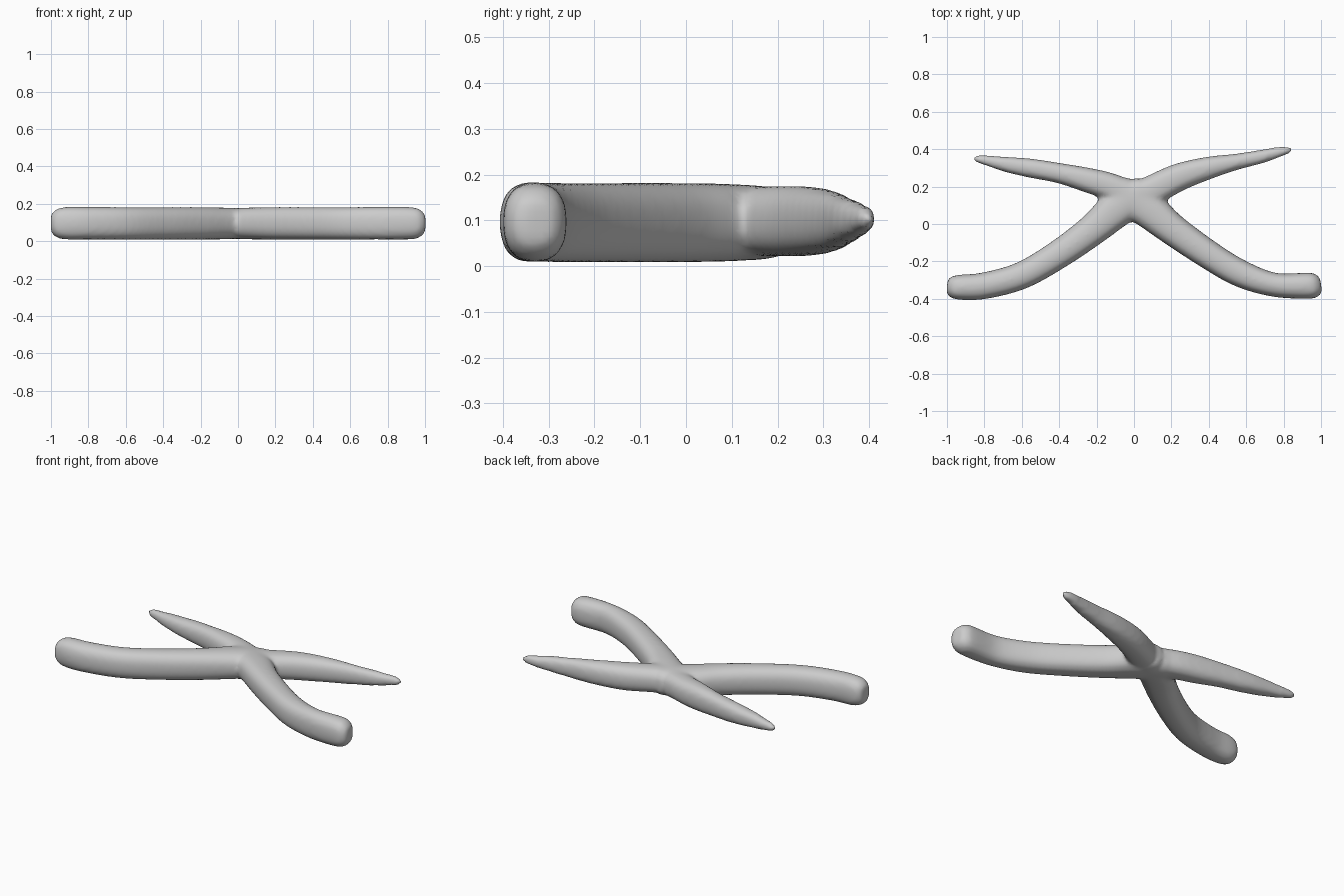
import bpy, bmesh, math
from mathutils import Vector

if "Cube" in bpy.data.objects:
    bpy.data.objects.remove(bpy.data.objects["Cube"])

SIDES = 24
grey = bpy.data.materials.new("plain_grey")
grey.diffuse_color = (0.6, 0.6, 0.6, 1)
grey.use_nodes = True
grey.node_tree.nodes["Principled BSDF"].inputs["Base Color"].default_value = grey.diffuse_color


def catmull(a, b, c, d, t):
    return tuple(0.5 * (2 * q + (r - p) * t + (2 * p - 5 * q + 4 * r - s) * t * t
                        + (3 * q - p - 3 * r + s) * t ** 3)
                 for p, q, r, s in zip(a, b, c, d))


def sweep(bm, stations, steps=5):
    """Stations: x, y, z, half width in plan, half height."""
    pts = [stations[0]] + stations + [stations[-1]]
    path = [catmull(*pts[i:i + 4], k / steps)
            for i in range(len(stations) - 1) for k in range(steps)]
    path.append(stations[-1])
    rings = []
    for i, (x, y, z, w, h) in enumerate(path):
        a, b = path[max(i - 1, 0)], path[min(i + 1, len(path) - 1)]
        side = Vector((a[1] - b[1], b[0] - a[0], 0)).normalized()
        ring = []
        for k in range(SIDES):
            ang = math.tau * k / SIDES
            c, s = math.cos(ang), math.sin(ang)
            u = math.copysign(abs(c) ** 0.8, c) * w
            v = math.copysign(abs(s) ** 0.8, s) * h
            ring.append(bm.verts.new(Vector((x, y, z + v)) + side * u))
        rings.append(ring)
    for r, q in zip(rings, rings[1:]):
        for k in range(SIDES):
            n = (k + 1) % SIDES
            bm.faces.new((r[k], r[n], q[n], q[k]))
    bm.faces.new(rings[0][::-1])
    bm.faces.new(rings[-1])


# Thick blunt lower limbs, each running past the middle
left_leg = [(0.06, 0.17, .095, .09, .08), (-.08, .09, .095, .10, .085), (-.22, -.03, .095, .085, .087),
            (-.40, -.16, .095, .077, .087), (-.60, -.275, .095, .073, .087),
            (-.80, -.33, .096, .071, .087), (-.93, -.338, .096, .067, .086),
            (-.978, -.335, .096, .056, .07), (-1.0, -.333, .096, .035, .045)]
right_leg = [(-.08, .17, .095, .09, .08), (.06, .09, .095, .10, .085), (.20, -.025, .095, .085, .087),
             (.40, -.165, .095, .077, .087), (.57, -.265, .095, .073, .087),
             (.75, -.325, .096, .064, .087), (.93, -.33, .096, .070, .086),
             (.978, -.328, .096, .06, .07), (1.0, -.325, .096, .038, .045)]
# Tapered pointed upper limbs
left_arm = [(.02, .12, .095, .09, .08), (-.12, .195, .098, .075, .077), (-.25, .235, .098, .066, .077),
            (-.40, .272, .098, .054, .068), (-.55, .298, .098, .051, .058),
            (-.68, .318, .10, .041, .045), (-.78, .338, .102, .028, .032),
            (-.84, .348, .104, .019, .022), (-.858, .350, .104, .010, .012)]
right_arm = [(-.03, .11, .095, .09, .08), (.10, .18, .098, .082, .077), (.24, .250, .098, .074, .077),
             (.40, .300, .098, .060, .070), (.55, .333, .098, .043, .058),
             (.68, .360, .10, .036, .045), (.77, .384, .102, .028, .032),
             (.825, .394, .104, .019, .022), (.842, .396, .104, .010, .012)]

bm = bmesh.new()
for limb in (left_leg, right_leg, left_arm, right_arm):
    sweep(bm, limb)
bmesh.ops.recalc_face_normals(bm, faces=bm.faces)
mesh = bpy.data.meshes.new("crossed_body")
bm.to_mesh(mesh)
bm.free()
body = bpy.data.objects.new("crossed_body", mesh)
bpy.context.collection.objects.link(body)
mesh.materials.append(grey)

# Fuse the limbs into one skin and soften the joins
fuse = body.modifiers.new("fuse", "REMESH")
fuse.mode = "VOXEL"
fuse.voxel_size = 0.014
fuse.use_smooth_shade = True
soften = body.modifiers.new("soften", "SMOOTH")
soften.factor = 0.5
soften.iterations = 6
